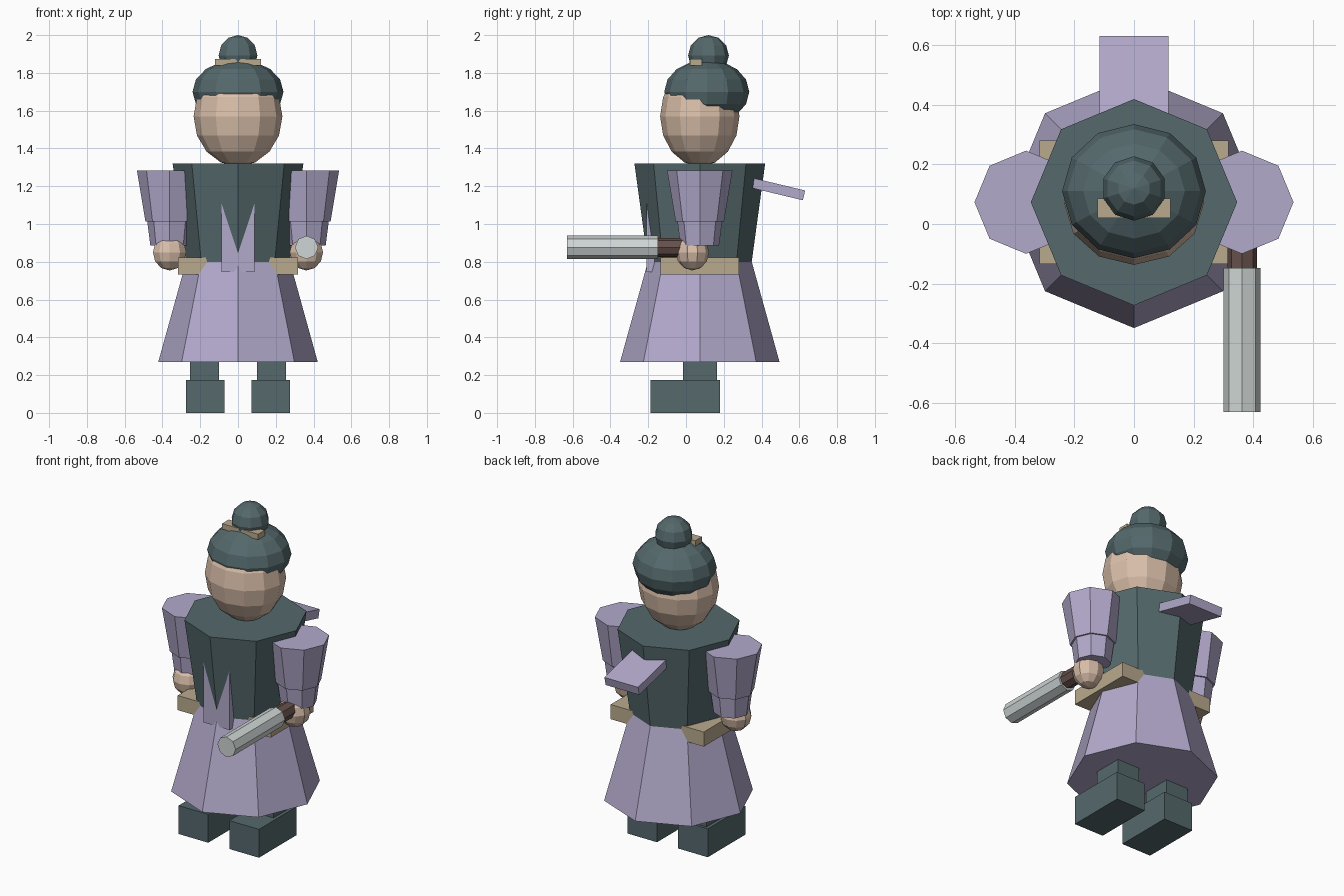
import bpy, bmesh, math
from mathutils import Matrix

if "Cube" in bpy.data.objects:
    bpy.data.objects.remove(bpy.data.objects["Cube"])

CY = 0.073  # depth of the body axis


def mat(name, rgb):
    m = bpy.data.materials.new(name)
    m.diffuse_color = (*rgb, 1)
    m.use_nodes = True
    m.node_tree.nodes["Principled BSDF"].inputs["Base Color"].default_value = m.diffuse_color
    return m


lilac = mat("lilac_cloth", (0.45, 0.40, 0.60))
teal = mat("dark_teal", (0.09, 0.14, 0.15))
skin = mat("skin", (0.70, 0.52, 0.40))
tan = mat("tan", (0.49, 0.40, 0.27))
brown = mat("brown", (0.13, 0.08, 0.07))
steel = mat("steel", (0.62, 0.67, 0.66))


def finish(name, bm, material, loc, rot_x=0.0):
    bm.transform(Matrix.Rotation(rot_x, 4, 'X'))
    me = bpy.data.meshes.new(name)
    bm.to_mesh(me)
    bm.free()
    me.materials.append(material)
    ob = bpy.data.objects.new(name, me)
    ob.location = loc
    bpy.context.collection.objects.link(ob)
    return ob


def box(name, loc, size, material, rot_x=0.0):
    bm = bmesh.new()
    bmesh.ops.create_cube(bm, size=1)
    bmesh.ops.scale(bm, vec=size, verts=bm.verts)
    return finish(name, bm, material, loc, rot_x)


def ball(name, loc, radii, segs, rings, material):
    bm = bmesh.new()
    bmesh.ops.create_uvsphere(bm, u_segments=segs, v_segments=rings, radius=1)
    bmesh.ops.scale(bm, vec=radii, verts=bm.verts)
    return finish(name, bm, material, loc)


def taper(name, loc, r_low, r_high, length, material, rot_x=0.0):
    # eight-sided tapered prism centred on loc
    bm = bmesh.new()
    bmesh.ops.create_cone(bm, cap_ends=True, segments=8, radius1=r_low,
                          radius2=r_high, depth=length)
    return finish(name, bm, material, loc, rot_x)


# Robe: flared skirt, torso, belt, front flap and rear sash tail
taper("skirt", (0, CY, 0.535), 0.422, 0.275, 0.53, lilac)
taper("torso", (0, CY, 1.06), 0.275, 0.346, 0.52, teal)
box("belt", (0, CY, 0.777), (0.635, 0.415, 0.09), tan)
box("front_flap", (0, -0.178, 0.945), (0.176, 0.06, 0.40), lilac)
box("sash_tail", (0, 0.435, 1.197), (0.23, 0.39, 0.053), lilac, math.radians(-13.5))

# Head with hair cap, bun and hair pin
ball("head", (0, CY, 1.57), (0.235, 0.21, 0.265), 12, 8, skin)
ball("hair", (0, 0.11, 1.70), (0.241, 0.225, 0.17), 12, 8, teal)
ball("hair_bun", (0, 0.119, 1.892), (0.108, 0.108, 0.108), 10, 6, teal)
box("hair_pin", (0, 0.053, 1.857), (0.246, 0.065, 0.034), tan)

# Paired limbs
for side, s in (("left", -1), ("right", 1)):
    x = s * 0.362
    taper(side + "_upper_sleeve", (x, CY, 1.148), 0.128, 0.173, 0.27, lilac)
    taper(side + "_lower_sleeve", (x, CY, 0.955), 0.102, 0.12, 0.14, lilac)
    ball(side + "_hand", (x, 0.034, 0.85), (0.093, 0.088, 0.096), 10, 6, skin)
    box(side + "_leg", (s * 0.177, CY, 0.235), (0.154, 0.18, 0.17), teal)
    box(side + "_foot", (s * 0.173, -0.004, 0.0875), (0.202, 0.366, 0.175), teal)

# Held baton: grip and metal shaft pointing forward
taper("grip", (0.363, -0.06, 0.876), 0.05, 0.05, 0.20, brown, math.pi / 2)
taper("shaft", (0.363, -0.389, 0.876), 0.062, 0.062, 0.482, steel, math.pi / 2)
